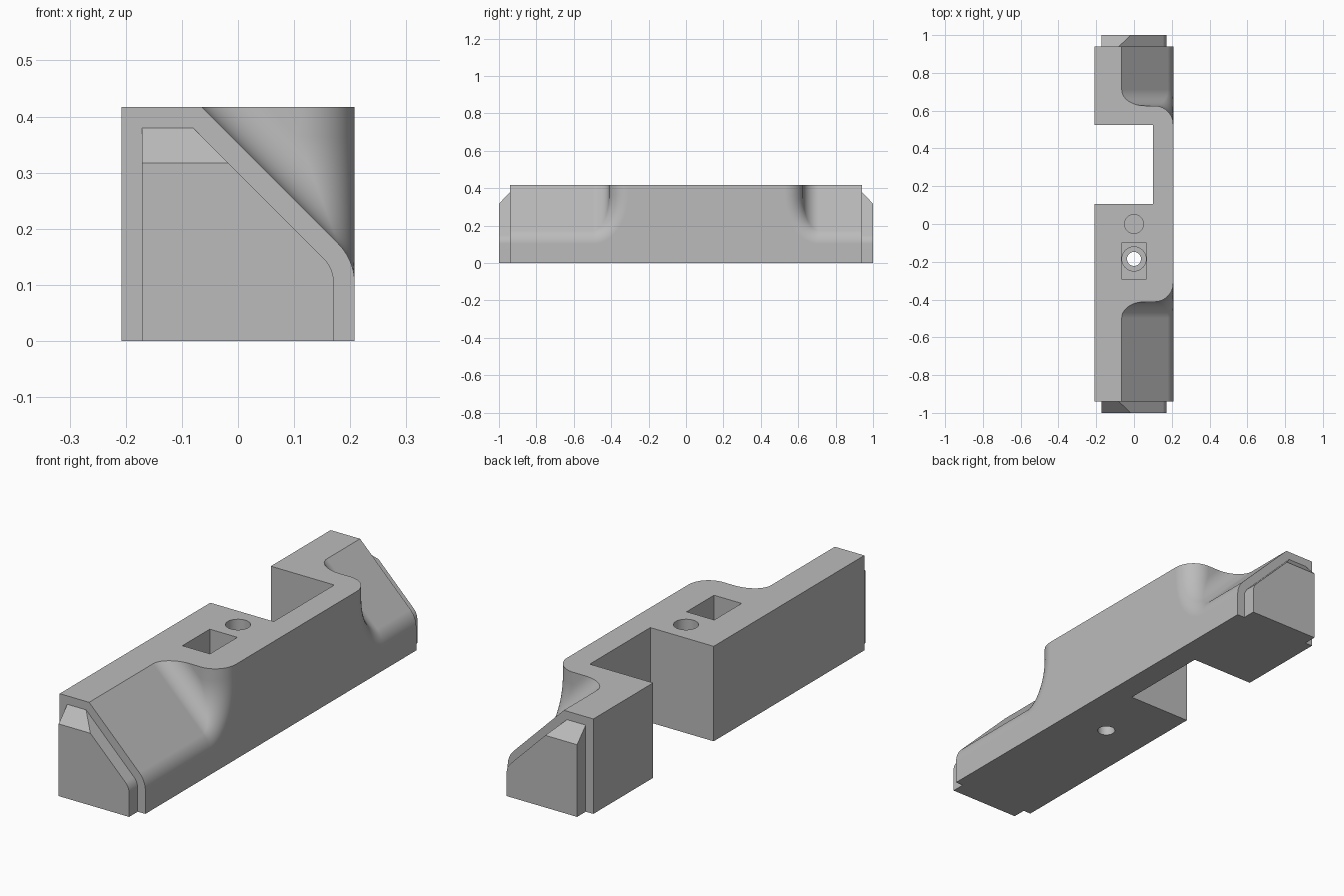
import bpy, bmesh
from math import sin, cos, pi, sqrt
from mathutils import Vector

if "Cube" in bpy.data.objects:
    bpy.data.objects.remove(bpy.data.objects["Cube"])

HALF, TOP, END = 0.208, 0.417, 0.94   # body half width, height, half length
SLOPE = 0.352                         # x + z on the sloped face
SCOOP, ROUND = 0.085, 0.1             # inner fillet and outer edge radius
WALL, MIDDLE = -0.412, 0.107          # scoop wall, centre between the scoops
STEPS = 14

grey = bpy.data.materials.new("plain grey")
grey.use_nodes = True
grey.diffuse_color = (0.5, 0.5, 0.5, 1)
grey.node_tree.nodes["Principled BSDF"].inputs["Base Color"].default_value = grey.diffuse_color


def loft(name, loops):
    """Closed solid through matching loops of points."""
    bm = bmesh.new()
    rings = [[bm.verts.new(p) for p in loop] for loop in loops]
    n = len(rings[0])
    for a, b in zip(rings, rings[1:]):
        for i in range(n):
            j = (i + 1) % n
            bm.faces.new((a[i], a[j], b[j], b[i]))
    bm.faces.new(rings[0])
    bm.faces.new(rings[-1][::-1])
    bmesh.ops.remove_doubles(bm, verts=bm.verts, dist=1e-5)
    bmesh.ops.dissolve_limit(bm, angle_limit=0.002, verts=bm.verts, edges=bm.edges)
    bmesh.ops.recalc_face_normals(bm, faces=bm.faces)
    mesh = bpy.data.meshes.new(name)
    bm.to_mesh(mesh)
    bm.free()
    mesh.materials.append(grey)
    obj = bpy.data.objects.new(name, mesh)
    bpy.context.collection.objects.link(obj)
    return obj


def edge_arc(centre, normal, radius):
    """Arc about centre from a surface normal round to +x."""
    side = Vector((1, 0, 0))
    return [centre + radius * normal.slerp(side, i / STEPS) for i in range(STEPS + 1)]


def station(y_top, x_top, arc, y_side):
    return [Vector((-HALF, y_side, 0)), Vector((-HALF, y_side, TOP)),
            Vector((x_top, y_top, TOP)), *arc, Vector((HALF, y_side, 0))]


# Body half: sloped face sweeping up through the scoop fillet to the full block
half = []
y0 = WALL - SCOOP
for i in range(STEPS + 1):
    t = i / STEPS * pi / 2
    normal = Vector((cos(t) / sqrt(2), -sin(t), cos(t) / sqrt(2)))
    depth = SCOOP - SCOOP * cos(t)
    reach = SCOOP - (SCOOP + ROUND) * cos(t)
    x = HALF - ROUND
    centre = Vector((x, y0 + (SCOOP + ROUND) * sin(t), sqrt(2) * reach + SLOPE - x))
    half.append(station(y0 + SCOOP * sin(t), SLOPE - TOP + sqrt(2) * depth,
                        edge_arc(centre, normal, ROUND), centre.y))
y_full = WALL + ROUND
rim = edge_arc(Vector((HALF - ROUND, y_full, TOP)), Vector((0, -1, 0)), ROUND)
half.append(station(WALL, HALF - ROUND, rim, y_full + 0.05))


def at_y(loop, y):
    return [Vector((p.x, y, p.z)) for p in loop]


other = [[Vector((p.x, 2 * MIDDLE - p.y, p.z)) for p in loop] for loop in reversed(half)]
body = loft("body", [at_y(half[0], -END), *half, *other, at_y(half[0], END)])


# Cutters for the side notch and the holes
def cut(cutter):
    cutter.hide_render = True
    mod = body.modifiers.new(cutter.name, "BOOLEAN")
    mod.operation, mod.solver, mod.object = "DIFFERENCE", "EXACT", cutter
    bpy.context.view_layer.objects.active = body
    bpy.ops.object.modifier_apply(modifier=mod.name)
    bpy.data.objects.remove(cutter)


def cut_box(name, x0, x1, y0, y1, z0, z1):
    cut(loft(name, [[(x0, y0, z), (x1, y0, z), (x1, y1, z), (x0, y1, z)] for z in (z0, z1)]))


def cut_round(name, y, radius, z0, z1, sides=40):
    ring = [(radius * cos(2 * pi * i / sides), y + radius * sin(2 * pi * i / sides))
            for i in range(sides)]
    cut(loft(name, [[(px, py, z) for px, py in ring] for z in (z0, z1)]))


cut_box("side_notch", -0.4, 0.1, 0.105, 0.525, -0.1, 0.6)
cut_box("square_pocket", -0.067, 0.067, -0.29, -0.1, 0.2, 0.6)
cut_round("counterbore", -0.185, 0.064, 0.14, 0.3)
cut_round("through_hole", -0.185, 0.037, -0.1, 0.3)
cut_round("blind_hole", 0, 0.05, 0.2, 0.6)


# End tabs with a chamfered top
def tab_loop(y, z_top):
    x, slope, radius = 0.171, 0.3, 0.063
    cx = x - radius
    centre = Vector((cx, y, slope - cx - sqrt(2) * radius))
    arc = edge_arc(centre, Vector((1, 0, 1)).normalized(), radius)
    return [Vector((-x, y, 0)), Vector((-x, y, z_top)),
            Vector((slope - z_top, y, z_top)), *arc, Vector((x, y, 0))]


tabs = [loft(name, [tab_loop(s * END, 0.38), tab_loop(s, 0.317)])
        for name, s in (("front_tab", -1), ("back_tab", 1))]

# Smooth the rounded surfaces, keep the corners crisp
for obj in [body, *tabs]:
    bpy.ops.object.select_all(action="DESELECT")
    obj.select_set(True)
    bpy.context.view_layer.objects.active = obj
    bpy.ops.object.shade_smooth_by_angle(angle=0.5)
    mod = obj.modifiers.new("even_shading", "WEIGHTED_NORMAL")
    mod.keep_sharp = True
